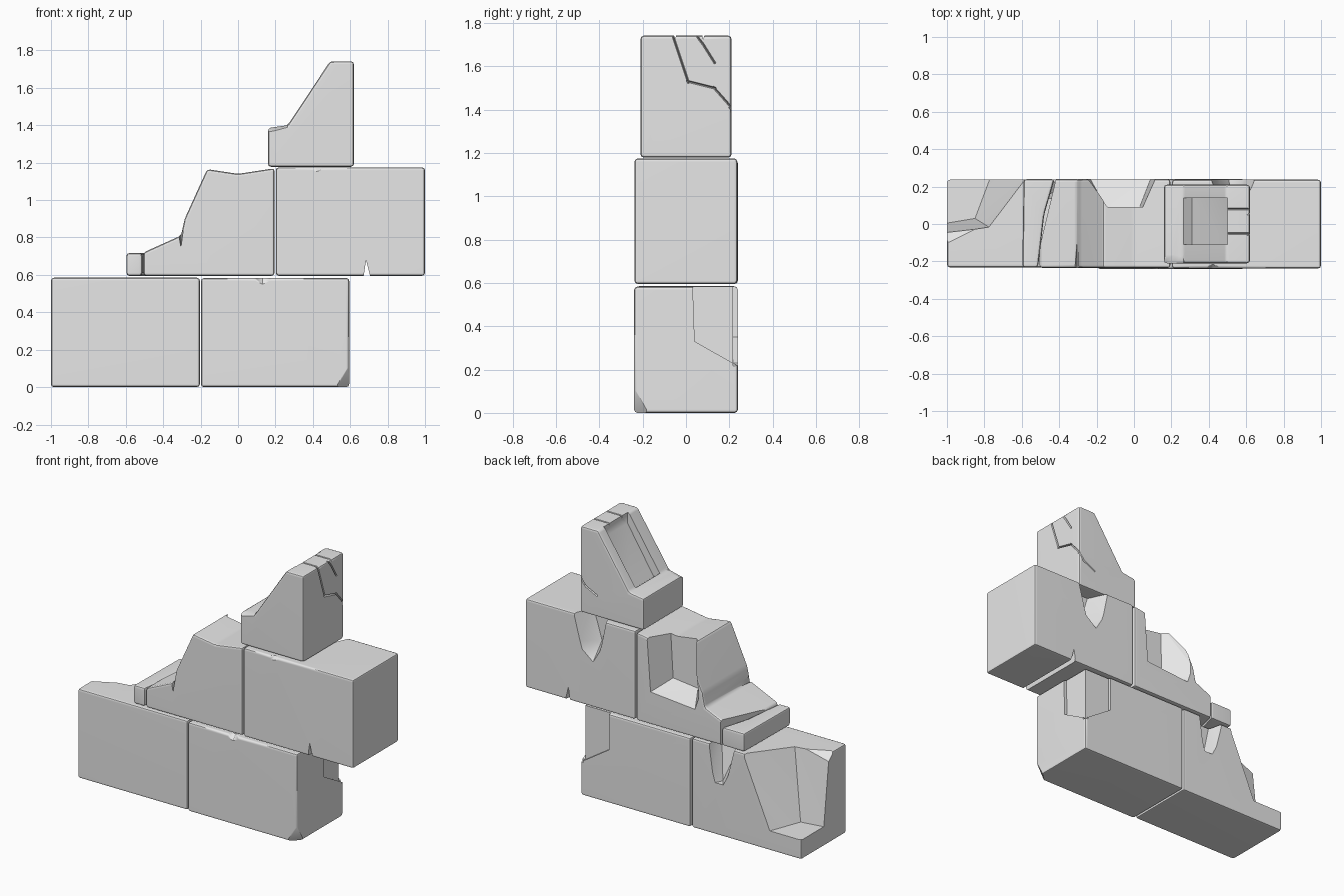
import bpy
import bmesh
from mathutils import Vector

default_cube = bpy.data.objects.get("Cube")
if default_cube:
    bpy.data.objects.remove(default_cube, do_unlink=True)

# Single stone colour
STONE = (0.8, 0.8, 0.8, 1)
stone = bpy.data.materials.new("grey_stone")
stone.use_nodes = True
stone.diffuse_color = STONE
stone.node_tree.nodes["Principled BSDF"].inputs["Base Color"].default_value = STONE

# Planes just outside the wall, where cutters end
BACK, FRONT = .27, -.27
LOW_TOP, MID_TOP = .62, 1.21


def make_object(name, bm):
    bmesh.ops.recalc_face_normals(bm, faces=bm.faces[:])
    mesh = bpy.data.meshes.new(name)
    bm.to_mesh(mesh)
    bm.free()
    mesh.materials.append(stone)
    obj = bpy.data.objects.new(name, mesh)
    bpy.context.collection.objects.link(obj)
    return obj


def stone_block(name, outline, low, high, axis="y"):
    """Extrude an outline along an axis and round every edge."""
    bm = bmesh.new()

    def place(a, b, depth):
        return (a, depth, b) if axis == "y" else (a, b, depth)

    face = bm.faces.new([bm.verts.new(place(a, b, low)) for a, b in outline])
    moved = bmesh.ops.extrude_face_region(bm, geom=[face])["geom"]
    shift = Vector(place(0, 0, high - low))
    for item in moved:
        if isinstance(item, bmesh.types.BMVert):
            item.co += shift
    bmesh.ops.recalc_face_normals(bm, faces=bm.faces[:])
    bmesh.ops.bevel(bm, geom=bm.edges[:], offset=.016, segments=2,
                    profile=.5, affect="EDGES", clamp_overlap=True)
    return make_object(name, bm)


def box_outline(left, right, bottom, top):
    return [(left, bottom), (right, bottom), (right, top), (left, top)]


def chip(block, points):
    """Break away the convex hull of the points."""
    bm = bmesh.new()
    for point in points:
        bm.verts.new(point)
    hull = bmesh.ops.convex_hull(bm, input=bm.verts[:])
    spare = {v for v in hull["geom_interior"] + hull["geom_unused"]
             if isinstance(v, bmesh.types.BMVert) and v.is_valid}
    if spare:
        bmesh.ops.delete(bm, geom=list(spare), context="VERTS")
    cutter = make_object("chip_cutter", bm)
    cutter.hide_render = True
    modifier = block.modifiers.new("chip", "BOOLEAN")
    modifier.operation = "DIFFERENCE"
    modifier.solver = "EXACT"
    modifier.object = cutter
    with bpy.context.temp_override(object=block, active_object=block):
        bpy.ops.object.modifier_apply(modifier=modifier.name)
    mesh = cutter.data
    bpy.data.objects.remove(cutter, do_unlink=True)
    bpy.data.meshes.remove(mesh)


def crack(block, path, normal, width=.008, depth=.016):
    """Cut a V-shaped groove along a path on a flat face."""
    normal = Vector(normal)
    for start, end in zip(path, path[1:]):
        start, end = Vector(start), Vector(end)
        along = (end - start).normalized()
        side = along.cross(normal) * width
        points = []
        for p in (start - along * width, end + along * width):
            points += [p + side + normal * .01, p - side + normal * .01,
                       p - normal * depth]
        chip(block, points)


def at_y(y, points):
    return [(x, y, z) for x, z in points]


def at_x(x, points):
    return [(x, y, z) for y, z in points]


def at_z(z, points):
    return [(x, y, z) for x, y in points]


# Bottom course, outer block: corner scoop, notch and shallow top chip
bottom_outer = stone_block("bottom_outer_block", box_outline(-1, -.204, 0, .585), -.232, .237)
chip(bottom_outer,
     at_z(.13, [(-.76, BACK), (-1.03, BACK), (-1.03, 0), (-.85, .03)])
     + at_z(LOW_TOP, [(-.55, BACK), (-1.03, BACK), (-1.03, -.06), (-.77, -.02)]))
chip(bottom_outer,
     at_z(LOW_TOP, [(-.32, BACK), (-.53, BACK), (-.35, .13), (-.5, .13)])
     + at_z(.34, [(-.36, BACK), (-.46, BACK), (-.4, .19)]))
chip(bottom_outer, at_z(LOW_TOP, [(-1.03, -.16), (-1.03, 0), (-.75, -.02)])
     + [(-1.03, -.04, .52)])

# Bottom course, inner block: broken corner, edge chip, sunken panel
bottom_inner = stone_block("bottom_inner_block", box_outline(-.198, .595, 0, .583), -.24, .24)
chip(bottom_inner, [(.48, FRONT, -.02), (.62, FRONT, .22), (.62, -.14, -.02),
                    (.62, FRONT, -.02)])
chip(bottom_inner, at_z(LOW_TOP, [(-.08, FRONT), (.36, FRONT), (.13, -.17)])
     + [(.13, FRONT, .52)])
chip(bottom_inner, [(x, y, z) for x in (.575, LOW_TOP)
                    for y, z in ((.03, LOW_TOP), (.04, .33), (BACK, .2), (BACK, LOW_TOP))])
chip(bottom_inner, [(x, y, z) for y in (.217, BACK)
                    for x, z in ((.39, LOW_TOP), (.39, .35), (.62, .2), (.62, LOW_TOP))])

# Middle course, stepped block with a hollow in the back
middle_stepped = stone_block(
    "middle_stepped_block",
    [(-.505, .595), (.195, .595), (.195, 1.17), (0, 1.14), (-.165, 1.165),
     (-.285, .9), (-.305, .81), (-.505, .72)], -.235, .24)
chip(middle_stepped,
     at_y(BACK, [(.13, MID_TOP), (.1, .8), (-.25, .77), (-.28, .86), (-.22, MID_TOP)])
     + at_y(.09, [(.05, MID_TOP), (.03, .86), (-.15, .84), (-.14, MID_TOP)]))
chip(middle_stepped, [(-.325, FRONT, .84), (-.29, FRONT, .84), (-.305, FRONT, .73),
                      (-.305, -.07, .83)])
chip(middle_stepped, [(x, y, z) for z in (.5, .8)
                      for x, y in ((-.53, -.23), (-.47, .05), (-.41, BACK), (-.53, BACK))])

# Small slab broken off the step
stone_block("broken_slab", [(-.597, -.232), (-.513, -.232), (-.48, .05), (-.425, .24),
                            (-.59, .24)], .595, .717, axis="z")

# Middle course, overhanging block: back hollow, edge chip, bottom nick
overhang = stone_block("middle_overhang_block", box_outline(.202, 1, .595, 1.175), -.238, .237)
chip(overhang,
     at_y(BACK, [(.67, MID_TOP), (.39, MID_TOP), (.6, .95), (.5, .87), (.44, .97)])
     + at_y(.11, [(.6, MID_TOP), (.46, MID_TOP), (.53, .98)]))
chip(overhang, at_z(MID_TOP, [(.2, FRONT), (.7, FRONT), (.42, -.18)])
     + [(.42, FRONT, 1.12)])
chip(overhang, [(x, y, z) for y in (FRONT, BACK)
                for x, z in ((.67, .58), (.71, .58), (.685, .68))])

# Top block with a sloping face, sunken panel and cracks
top_block = stone_block(
    "top_sloped_block",
    [(.16, 1.178), (.62, 1.178), (.62, 1.742), (.492, 1.742), (.265, 1.4), (.16, 1.385)],
    -.21, .21)
chip(top_block, [(x, y, z) for y in (-.11, .14)
                 for x, z in ((.22, 1.44), (.45, 1.8), (.31, 1.37), (.5, 1.67), (.5, 1.8))])
chip(top_block, [(x, FRONT, z) for x, z in ((.14, 1.335), (.26, 1.365), (.28, 1.45),
                                            (.14, 1.45))]
     + [(.14, -.1, 1.41), (.27, -.1, 1.43)])
crack(top_block, at_x(.62, [(-.06, 1.74), (.01, 1.53), (.13, 1.5), (.21, 1.41)]), (1, 0, 0))
crack(top_block, at_x(.62, [(.05, 1.74), (.08, 1.7), (.13, 1.62)]), (1, 0, 0))
for y in (-.05, .08):
    crack(top_block, at_z(1.742, [(.5, y), (.62, y)]), (0, 0, 1))
crack(top_block, at_y(.21, [(.62, 1.41), (.58, 1.36), (.5, 1.32)]), (0, 1, 0))

# Soft bevels with crisp break edges
bpy.ops.object.select_all(action="DESELECT")
blocks = [o for o in bpy.context.collection.objects
          if o.type == "MESH" and stone.name in o.data.materials]
for block in blocks:
    block.select_set(True)
    bpy.context.view_layer.objects.active = block
bpy.ops.object.shade_smooth_by_angle(angle=.6)
for block in blocks:
    weighted = block.modifiers.new("even_shading", "WEIGHTED_NORMAL")
    weighted.keep_sharp = True
